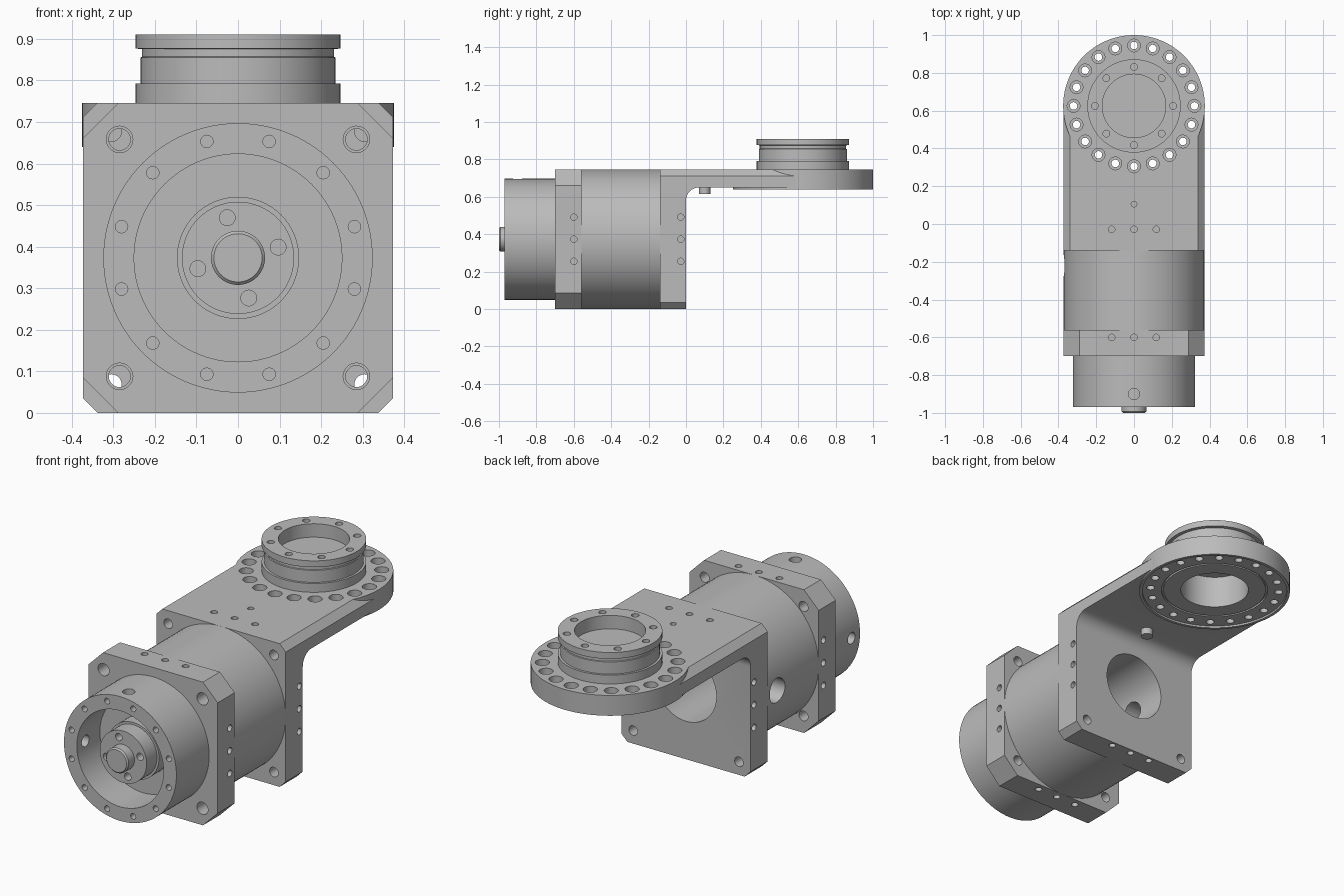
import bpy, bmesh, math
from mathutils import Vector

cube = bpy.data.objects.get("Cube")
if cube:
    bpy.data.objects.remove(cube, do_unlink=True)

grey = bpy.data.materials.new("machined_grey")
grey.use_nodes = True
colour = (0.5, 0.5, 0.5, 1)
grey.diffuse_color = colour
grey.node_tree.nodes["Principled BSDF"].inputs["Base Color"].default_value = colour

HALF = 0.373            # half width of the square plates, also the axis height
AXIS = Vector((0, 0, HALF))
RING = Vector((0, 0.625, 0))
X, Y, Z = Vector((1, 0, 0)), Vector((0, 1, 0)), Vector((0, 0, 1))


def lathe(bm, profile, loc, axis, seg=96, loop=False):
    """Revolve (radius, height) points around an axis through loc."""
    rot = axis.to_track_quat('Z', 'Y')
    rings = []
    for r, h in profile:
        n = seg if r > 0 else 1
        rings.append([bm.verts.new(loc + rot @ Vector((
            r * math.cos(math.tau * i / seg), r * math.sin(math.tau * i / seg), h)))
            for i in range(n)])
    pairs = list(zip(rings, rings[1:]))
    if loop:
        pairs.append((rings[-1], rings[0]))
    for a, b in pairs:
        for i in range(seg):
            j = (i + 1) % seg
            quad = [a[i % len(a)], a[j % len(a)], b[j % len(b)], b[i % len(b)]]
            bm.faces.new(list(dict.fromkeys(quad)))


def drill(bm, loc, axis, r, depth, pilot=None, seg=20):
    """Hole cutter starting just outside the surface; pilot = (radius, depth)."""
    profile = [(0, -0.02), (r, -0.02), (r, depth)]
    if pilot:
        profile += [(pilot[0], depth), pilot]
    lathe(bm, profile + [(0, profile[-1][1])], Vector(loc), axis, seg)


def prism(bm, points, along):
    face = bm.faces.new([bm.verts.new(p) for p in points])
    moved = bmesh.ops.extrude_face_region(bm, geom=[face])["geom"]
    bmesh.ops.translate(bm, vec=along,
                        verts=[v for v in moved if isinstance(v, bmesh.types.BMVert)])


def plate(bm, y0, y1, chamfer):
    """Square plate with chamfered corners, standing across the y axis."""
    a, b = HALF, HALF - chamfer
    corners = [(a, b), (b, a), (-b, a), (-a, b), (-a, -b), (-b, -a), (b, -a), (a, -b)]
    prism(bm, [AXIS + Vector((x, y0, z)) for x, z in corners], Y * (y1 - y0))


def make(name, bm):
    bmesh.ops.recalc_face_normals(bm, faces=bm.faces)
    mesh = bpy.data.meshes.new(name)
    bm.to_mesh(mesh)
    bm.free()
    mesh.materials.append(grey)
    ob = bpy.data.objects.new(name, mesh)
    bpy.context.collection.objects.link(ob)
    return ob


def finish(ob, *cutter_meshes):
    """Cut the holes, bake the result and shade it."""
    cutters = []
    for bm in cutter_meshes:
        cutter = make("cutter", bm)
        cutter.hide_render = True
        mod = ob.modifiers.new("cut", 'BOOLEAN')
        mod.operation, mod.solver, mod.object = 'DIFFERENCE', 'EXACT', cutter
        cutters.append(cutter)
    if cutters:
        deps = bpy.context.evaluated_depsgraph_get()
        baked = bpy.data.meshes.new_from_object(ob.evaluated_get(deps))
        ob.modifiers.clear()
        ob.data = baked
        for c in cutters:
            bpy.data.objects.remove(c, do_unlink=True)
    bpy.ops.object.select_all(action='DESELECT')
    ob.select_set(True)
    bpy.context.view_layer.objects.active = ob
    bpy.ops.object.shade_smooth_by_angle(angle=math.radians(30))


def circle(count, radius, start=0):
    for i in range(count):
        t = start + math.tau * i / count
        yield radius * math.cos(t), radius * math.sin(t)


def edge_pins(bm, y):
    """Three dowel holes in each of the four edges of a plate."""
    for off in (-0.118, 0, 0.118):
        for d in (X, -X):
            drill(bm, AXIS - d * HALF + Vector((0, y, off)), d, 0.017, 0.05)
        for d in (Z, -Z):
            drill(bm, AXIS - d * HALF + Vector((off, y, 0)), d, 0.017, 0.05)


# Front plate
bm, cut = bmesh.new(), bmesh.new()
plate(bm, -0.70, -0.56, 0.085)
edge_pins(cut, -0.60)
for x, z in circle(4, 0.285 * math.sqrt(2), math.pi / 4):
    drill(cut, (x, -0.70, HALF + z), Y, 0.032, 0.08, (0.026, 0.16))
finish(make("front_plate", bm), cut)

# Motor body with rear bore and side port
bm, cut = bmesh.new(), bmesh.new()
lathe(bm, [(0, -0.56), (HALF, -0.56), (HALF, -0.14), (0.175, -0.14),
           (0.175, -0.45), (0, -0.45)], AXIS, Y)
drill(cut, (-HALF, -0.22, HALF), X, 0.063, 0.25, seg=32)
finish(make("motor_body", bm), cut)

# Front drum with recess, face holes and two radial holes
bm, cut = bmesh.new(), bmesh.new()
lathe(bm, [(0, -0.78), (0.25, -0.78), (0.25, -0.97), (0.324, -0.97),
           (0.324, -0.70), (0, -0.70)], AXIS, Y)
for x, z in circle(12, 0.29, math.radians(15)):
    drill(cut, (x, -0.97, HALF + z), Y, 0.015, 0.05)
for d in (X, -Z):
    drill(cut, AXIS - d * 0.324 + Vector((0, -0.90, 0)), d, 0.03, 0.11)
finish(make("front_drum", bm), cut)

# Stepped shaft hub
bm, cut = bmesh.new(), bmesh.new()
lathe(bm, [(0, -1), (0.058, -1), (0.065, -0.993), (0.065, -0.945), (0.135, -0.945),
           (0.135, -0.86), (0.147, -0.86), (0.147, -0.77), (0, -0.77)], AXIS, Y, 64)
for x, z in circle(4, 0.1, math.radians(15)):
    drill(cut, (x, -0.945, HALF + z), Y, 0.019, 0.06)
finish(make("shaft_hub", bm), cut)

# Angle bracket: rear plate and arm, with a rounded inside corner
bm, under, cut = bmesh.new(), bmesh.new(), bmesh.new()
plate(bm, -0.14, 0.625, 0.035)
low, rad = 0.65, 0.07
profile = [(1, -0.1), (1, low)]
for i in range(9):
    t = math.pi / 2 * (1 + i / 8)
    profile.append((rad + rad * math.cos(t), low - rad + rad * math.sin(t)))
profile.append((0, -0.1))
prism(under, [(-0.5, y, z) for y, z in profile], X)
edge_pins(cut, -0.028)
drill(cut, (0, 0.105, 2 * HALF), Z * -1, 0.015, 0.04)
drill(cut, (0, -0.14, HALF), Y, 0.175, 0.2, seg=96)
for x, z in circle(4, 0.305 * math.sqrt(2), math.pi / 4):
    drill(cut, (x, -0.14, HALF + z), Y, 0.025, 0.16)
seat = bmesh.new()
lathe(seat, [(0, 0.5), (0.374, 0.5), (0.374, 0.9), (0, 0.9)], RING, Z)
finish(make("angle_bracket", bm), under, cut, seat)

# Ring flange at the end of the arm, with counterbored holes
bm, cut = bmesh.new(), bmesh.new()
top = 2 * HALF
lathe(bm, [(0.168, top), (0.375, top), (0.375, 0.64), (0.36, 0.64), (0.36, 0.65),
           (0.265, 0.65), (0.265, 0.66), (0.255, 0.66), (0.255, 0.65), (0.168, 0.65)],
      RING, Z, loop=True)
for x, y in circle(20, 0.32, math.pi / 2):
    drill(cut, RING + Vector((x, y, top)), -Z, 0.034, 0.055, (0.02, 0.13))
finish(make("ring_flange", bm), cut)

# Upper collar with grooves and a shallow top recess
bm, cut = bmesh.new(), bmesh.new()
lathe(bm, [(0, 0.82), (0.168, 0.82), (0.168, top), (0.247, top), (0.247, 0.792),
           (0.235, 0.792), (0.235, 0.855), (0.231, 0.857), (0.231, 0.875),
           (0.247, 0.877), (0.247, 0.91), (0.168, 0.91), (0.168, 0.84), (0, 0.84)], RING, Z)
for x, y in circle(8, 0.207):
    drill(cut, RING + Vector((x, y, 0.91)), -Z, 0.018, 0.05)
finish(make("upper_collar", bm), cut)

# Locating pin under the arm
bm = bmesh.new()
lathe(bm, [(0, 0.615), (0.03, 0.615), (0.03, 0.67), (0, 0.67)], Vector((0, 0.1, 0)), Z, 32)
finish(make("locating_pin", bm))
